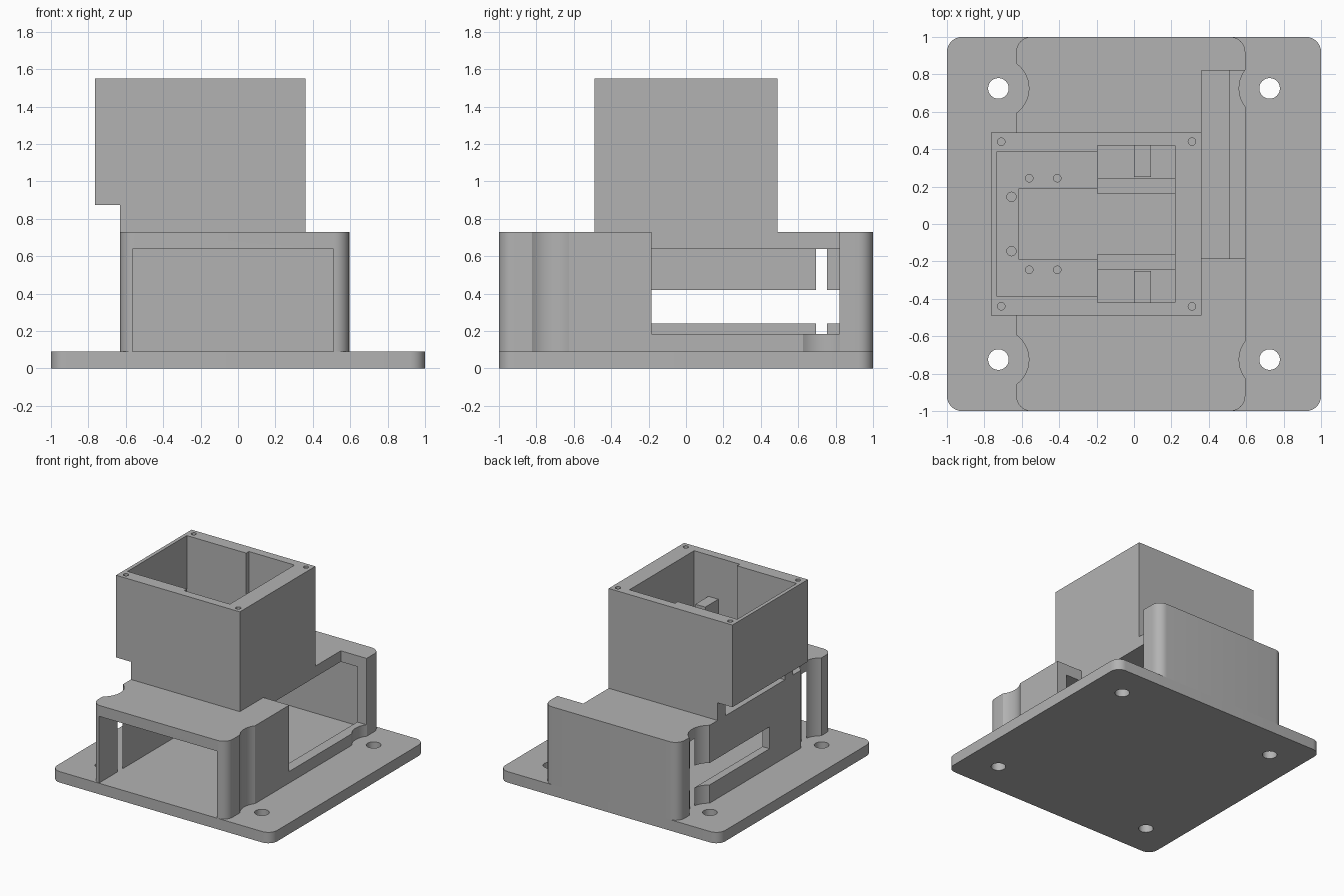
import bpy, bmesh, math

cube = bpy.data.objects.get("Cube")
if cube:
    bpy.data.objects.remove(cube, do_unlink=True)

grey = bpy.data.materials.new("matte_grey")
grey.use_nodes = True
colour = (0.45, 0.45, 0.45, 1)
grey.diffuse_color = colour
grey.node_tree.nodes["Principled BSDF"].inputs["Base Color"].default_value = colour


def prism(name, points, z0, z1):
    """Extrude a closed outline from z0 to z1."""
    bm = bmesh.new()
    face = bm.faces.new([bm.verts.new((x, y, z0)) for x, y in points])
    result = bmesh.ops.extrude_face_region(bm, geom=[face])
    for v in result["geom"]:
        if isinstance(v, bmesh.types.BMVert):
            v.co.z = z1
    bmesh.ops.recalc_face_normals(bm, faces=bm.faces[:])
    mesh = bpy.data.meshes.new(name)
    bm.to_mesh(mesh)
    bm.free()
    mesh.materials.append(grey)
    obj = bpy.data.objects.new(name, mesh)
    bpy.context.collection.objects.link(obj)
    return obj


def box(name, x0, x1, y0, y1, z0, z1):
    return prism(name, [(x0, y0), (x1, y0), (x1, y1), (x0, y1)], z0, z1)


def rounded(name, x0, x1, y0, y1, r, z0, z1):
    corners = [(x1 - r, y1 - r), (x0 + r, y1 - r), (x0 + r, y0 + r), (x1 - r, y0 + r)]
    points = []
    for i, (cx, cy) in enumerate(corners):
        for k in range(9):
            a = (i + k / 8) * math.pi / 2
            points.append((cx + r * math.cos(a), cy + r * math.sin(a)))
    return prism(name, points, z0, z1)


def cylinder(name, x, y, r, z0, z1, sides=48):
    angles = [math.tau * i / sides for i in range(sides)]
    return prism(name, [(x + r * math.cos(a), y + r * math.sin(a)) for a in angles], z0, z1)


def cut(target, cutters):
    for cutter in cutters:
        cutter.hide_render = True
        mod = target.modifiers.new("cut", "BOOLEAN")
        mod.object = cutter
        mod.operation = "DIFFERENCE"
        mod.solver = "EXACT"
        with bpy.context.temp_override(object=target, active_object=target):
            bpy.ops.object.modifier_apply(modifier=mod.name)
        bpy.data.objects.remove(cutter, do_unlink=True)


BASE, ROOF, TOP = 0.09, 0.73, 1.55
bolts = [(sx * 0.725, sy * 0.725) for sx in (-1, 1) for sy in (-1, 1)]

# Base plate with four bolt holes
base = rounded("base_plate", -1, 1, -1, 1, 0.08, 0, BASE)
cut(base, [cylinder("hole", x, y, 0.055, -0.1, 0.2) for x, y in bolts])

# Lower housing: front cavity, bolt clearances, side slot and side cutout
housing = rounded("lower_housing", -0.63, 0.595, -1, 1, 0.08, BASE, ROOF)
cut(housing, [box("cavity", -0.565, 0.51, -1.1, 0.935, 0, 0.64)])
cut(housing, [cylinder("clearance", x, y, 0.163, 0, 0.9) for x, y in bolts])
cut(housing, [
    box("slot", -0.8, -0.5, -0.185, 0.82, 0.24, 0.42),
    box("side_cutout", 0.36, 0.8, -0.185, 0.82, 0.185, 0.9),
])

# Tower: overhang, open interior, mounting shelf and cable window
tower = box("tower", -0.765, 0.36, -0.49, 0.49, ROOF, TOP)
cut(tower, [
    box("under_overhang", -0.9, -0.63, -0.6, 0.6, 0.6, 0.875),
    box("upper_room", -0.735, -0.19, -0.385, 0.385, 0.95, 1.7),
    box("wide_room", -0.195, 0.22, -0.42, 0.42, 0.6, 1.7),
    box("shelf_slot", -0.615, -0.19, -0.19, 0.19, 0.6, 1.2),
    box("window", -0.8, -0.19, -0.385, 0.385, 0.6, 0.875),
])
screws = [(x, y, 0.02, 1.35, 1.7) for x in (-0.71, 0.31) for y in (-0.44, 0.44)]
screws += [(x, y, 0.02, 0.8, 1.1) for x in (-0.56, -0.41) for y in (-0.245, 0.245)]
screws += [(-0.655, y, 0.025, 0.9, 1.1) for y in (-0.145, 0.145)]
cut(tower, [cylinder("screw", *s, sides=24) for s in screws])

# Inner ledges, blocks and posts on both sides of the channel
parts = [base, housing, tower]
for side, s in (("left", 1), ("right", -1)):
    def paired(name, x0, x1, inner, outer, z0, z1):
        y0, y1 = sorted((s * inner, s * outer))
        parts.append(box(name + "_" + side, x0, x1, y0, y1, z0, z1))
    paired("ledge", -0.195, 0.22, 0.16, 0.42, ROOF, 0.9)
    paired("block", -0.195, 0.22, 0.243, 0.42, 0.9, 0.98)
    paired("post", 0, 0.09, 0.25, 0.42, 0.98, 1.21)

# Smooth the rounded walls, keep the edges crisp
bpy.ops.object.select_all(action="DESELECT")
for obj in parts:
    obj.select_set(True)
bpy.context.view_layer.objects.active = base
bpy.ops.object.shade_smooth_by_angle(angle=math.radians(30))
